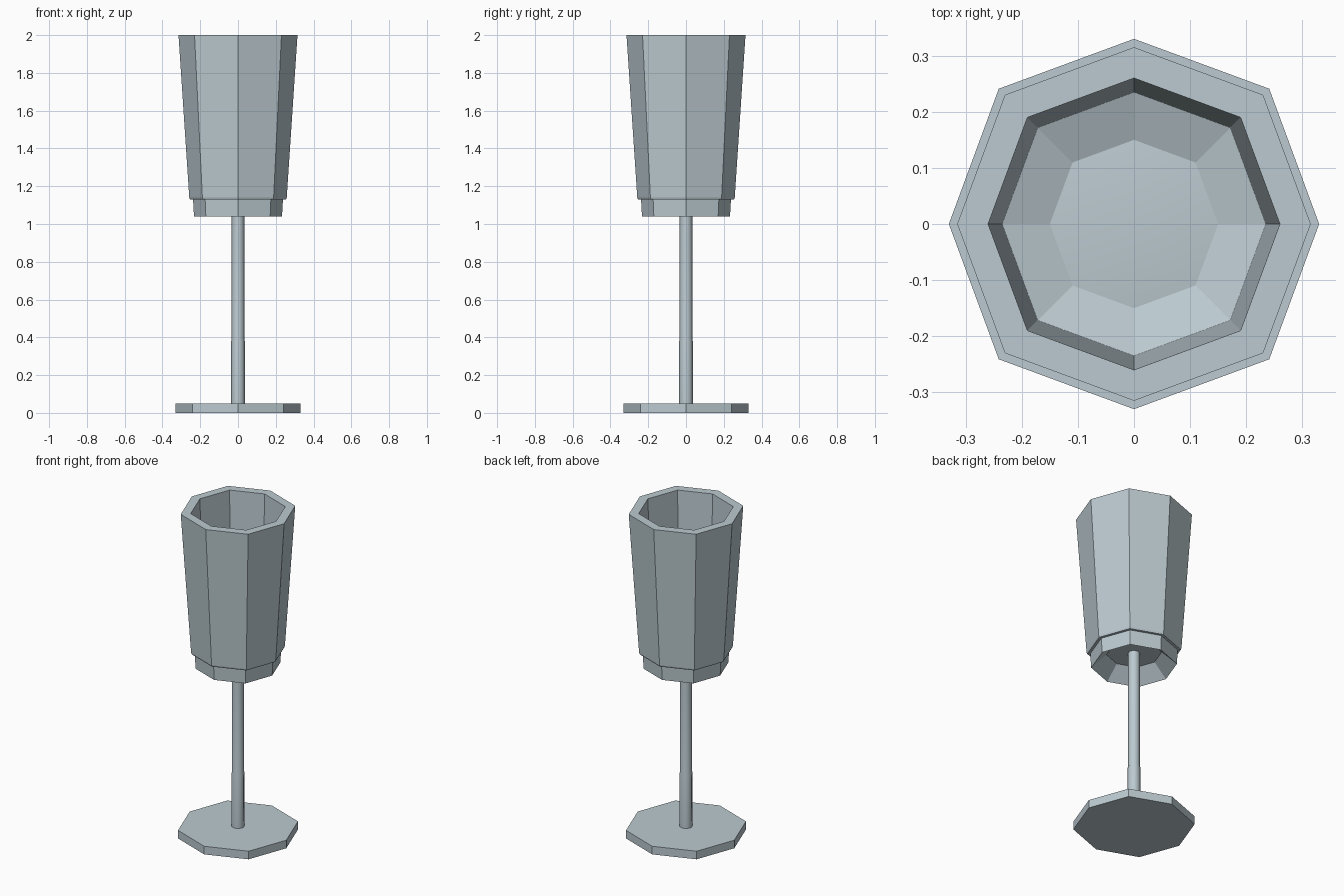
import bpy, bmesh, math

if "Cube" in bpy.data.objects:
    bpy.data.objects.remove(bpy.data.objects["Cube"])

glass = bpy.data.materials.new("pale_blue_grey")
glass.diffuse_color = (0.50, 0.59, 0.63, 1.0)
glass.use_nodes = True
glass.node_tree.nodes["Principled BSDF"].inputs["Base Color"].default_value = glass.diffuse_color
SIDES = 8


def lathe(name, profile, smooth=None, diagonal=1.033):
    """Revolve (radius, height) points into an eight-sided shell.
    The diagonal corners sit slightly further out than the axis corners."""
    bm = bmesh.new()
    rings = []
    for r, z in profile:
        if r == 0:
            rings.append([bm.verts.new((0, 0, z))] * SIDES)
            continue
        ring = []
        for i in range(SIDES):
            a = math.tau * i / SIDES
            k = r * (diagonal if i % 2 else 1.0)
            ring.append(bm.verts.new((k * math.cos(a), k * math.sin(a), z)))
        rings.append(ring)
    for lo, hi in zip(rings, rings[1:]):
        for i in range(SIDES):
            j = (i + 1) % SIDES
            quad = list(dict.fromkeys((lo[i], lo[j], hi[j], hi[i])))
            face = bm.faces.new(quad)
            # smooth only the faces picked by the rule
            face.smooth = bool(smooth and smooth(face))
    bmesh.ops.recalc_face_normals(bm, faces=bm.faces)
    mesh = bpy.data.meshes.new(name)
    bm.to_mesh(mesh)
    bm.free()
    mesh.materials.append(glass)
    obj = bpy.data.objects.new(name, mesh)
    bpy.context.collection.objects.link(obj)
    return obj


# Flat foot
lathe("foot", [(0, 0), (0.33, 0), (0.33, 0.05), (0, 0.05)])

# Thin stem, a touch thicker near the foot, ending in the hollow under the cup
lathe("stem", [(0, 0.04), (0.037, 0.04), (0.036, 0.38), (0.034, 0.39),
               (0.034, 1.125), (0, 1.125)],
      smooth=lambda f: len(f.verts) == 4, diagonal=1.0)

# Cup: hollow underside, collar, ledge, flared wall, rim, inner wall, floor
lathe("cup", [(0, 1.12), (0.15, 1.12), (0.233, 1.04), (0.238, 1.13),
              (0.254, 1.13), (0.258, 1.14), (0.315, 2.0), (0.26, 2.0),
              (0.235, 1.16), (0.15, 1.13), (0, 1.145)],
      smooth=lambda f: len(f.verts) == 3)
